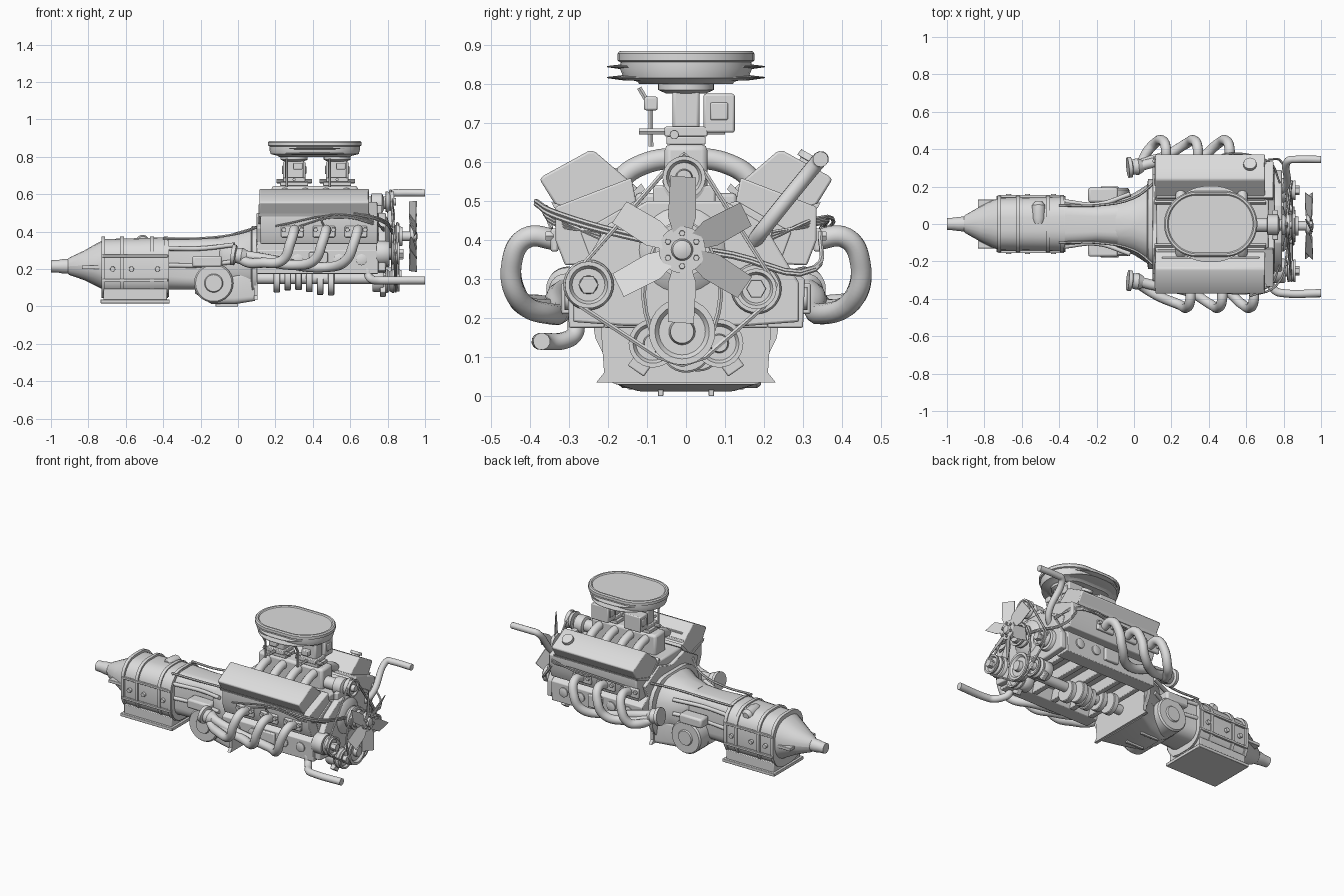
import bpy, bmesh, math
from math import sin, cos, pi, radians
from mathutils import Vector, Matrix

cube = bpy.data.objects.get("Cube")
if cube:
    bpy.data.objects.remove(cube, do_unlink=True)

metal = bpy.data.materials.new("light grey metal")
metal.use_nodes = True
GREY = (0.72, 0.72, 0.72, 1)
metal.diffuse_color = GREY
metal.node_tree.nodes["Principled BSDF"].inputs["Base Color"].default_value = GREY


def finish(obj, bevel=0):
    obj.data.materials.append(metal)
    if bevel:
        mod = obj.modifiers.new("bevel", "BEVEL")
        mod.width, mod.segments = bevel, 2
    bpy.ops.object.select_all(action="DESELECT")
    obj.select_set(True)
    bpy.context.view_layer.objects.active = obj
    bpy.ops.object.shade_smooth_by_angle(angle=radians(35))
    return obj


def from_bm(name, bm, bevel=0):
    bmesh.ops.recalc_face_normals(bm, faces=bm.faces)
    mesh = bpy.data.meshes.new(name)
    bm.to_mesh(mesh)
    bm.free()
    obj = bpy.data.objects.new(name, mesh)
    bpy.context.collection.objects.link(obj)
    return finish(obj, bevel)


def loft(name, rings, bevel=0):
    """Skin a list of equal-length point rings and cap both ends."""
    bm = bmesh.new()
    vs = [[bm.verts.new(p) for p in r] for r in rings]
    n = len(vs[0])
    for a, b in zip(vs, vs[1:]):
        for i in range(n):
            bm.faces.new((a[i], a[(i + 1) % n], b[(i + 1) % n], b[i]))
    bm.faces.new(vs[0])
    bm.faces.new(vs[-1])
    return from_bm(name, bm, bevel)


def prism(name, yz, x0, x1, bevel=0, side=1):
    return loft(name, [[(x, side * y, z) for y, z in yz] for x in (x0, x1)], bevel)


def box(name, center, size, bevel=0, rx=0):
    bm = bmesh.new()
    m = Matrix.Translation(center) @ Matrix.Rotation(rx, 4, "X") @ Matrix.Diagonal((*size, 1))
    bmesh.ops.create_cube(bm, size=1, matrix=m)
    return from_bm(name, bm, bevel)


def lathe(name, base, axis, profile, n=28):
    """Turn (distance, radius) pairs about an axis starting at base."""
    q = Vector(axis).to_track_quat("Z", "Y")
    return loft(name, [[Vector(base) + q @ Vector((r * cos(2 * pi * i / n), r * sin(2 * pi * i / n), d))
                        for i in range(n)] for d, r in profile])


def disc(name, base, axis, depth, r, n=28):
    return lathe(name, base, axis, [(0, r * .93), (depth * .1, r), (depth * .9, r), (depth, r * .93)], n)


def tube(name, points, r, cyclic=False, smooth=True):
    cu = bpy.data.curves.new(name, "CURVE")
    cu.dimensions, cu.bevel_depth, cu.use_fill_caps = "3D", r, True
    cu.bevel_resolution, cu.resolution_u = (4, 8) if r > .01 else (1, 5)
    sp = cu.splines.new("BEZIER")
    sp.bezier_points.add(len(points) - 1)
    for bp, p in zip(sp.bezier_points, points):
        bp.co = p
        bp.handle_left_type = bp.handle_right_type = "AUTO" if smooth else "VECTOR"
    sp.use_cyclic_u = cyclic
    obj = bpy.data.objects.new(name, cu)
    bpy.context.collection.objects.link(obj)
    bpy.ops.object.select_all(action="DESELECT")
    obj.select_set(True)
    bpy.context.view_layer.objects.active = obj
    bpy.ops.object.convert(target="MESH")
    return finish(bpy.context.object)


def hull(name, sections):
    """Loft rounded rectangles (x, half width, bottom, top, corner share)."""
    rings = []
    for x, w, z0, z1, k in sections:
        c, h, ring = (z0 + z1) / 2, (z1 - z0) / 2, []
        r = k * min(w, h)
        for sy, sz, a0 in ((1, 1, 0), (-1, 1, 90), (-1, -1, 180), (1, -1, 270)):
            for j in range(6):
                a = radians(a0 + 18 * j)
                ring.append((x, sy * (w - r) + r * cos(a), c + sz * (h - r) + r * sin(a)))
        rings.append(ring)
    return loft(name, rings)


# Cylinder block with an open crankcase
half = [(0, .24), (.19, .24), (.21, .175), (.3, .175), (.305, .3), (.24, .34), (.27, .42), (.13, .5), (0, .46)]
prism("engine_block", half + [(-y, z) for y, z in half[-2:0:-1]], .1, .75, .004)
for i in range(5):
    box("main_bearing_rib", (.15 + i * .14, 0, .21), (.035, .42, .07), .004)
for i in range(6):
    disc("crank_counterweight", (.19 + i * .058, .03 * cos(i * pi / 2), .14 + .015 * sin(i)), (1, 0, 0), .035, .066)
lathe("crankshaft", (.1, 0, .15), (1, 0, 0), [(0, .03), (.7, .03)])

# Cylinder heads, rocker covers, exhaust headers
for s in (1, -1):
    prism("cylinder_head", [(.12, .46), (.2, .34), (.31, .335), (.335, .4), (.335, .485), (.14, .56)],
          .12, .745, .005, s)
    prism("rocker_cover", [(.12, .53), (.2, .44), (.335, .49), (.375, .555), (.365, .565), (.25, .628), (.235, .628)],
          .115, .7, .006, s)
    prism("rocker_cover_flange", [(.105, .53), (.2, .43), (.338, .482), (.345, .497), (.2, .455), (.115, .545)],
          .11, .705, 0, s)
    dx = 0 if s < 0 else -.13
    for i, x in enumerate((.3, .47, .64)):
        x += dx
        box("exhaust_flange", (x - .01, s * .337, .4), (.12, .02, .06), .006)
        for b in (-.055, .04):
            disc("flange_bolt", (x + b, s * .34, .41), (0, s, 0), .02, .013, 6)
        low = .21 + .012 * (2 - i)
        tube("exhaust_pipe", [(x, s * .33, .4), (x, s * .41, .405), (x - .02, s * .447, .34),
                              (x - .06, s * .43, .25), (max(x - .17, .07), s * (.385 - .02 * i), low),
                              (max(min(x - .28, .12), .04), s * .33, .24 + .01 * i), (0, s * .3, .28)], .027)
    lathe("collector", (.05, s * .31, .265), (-1, s * -.1, .15), [(0, .03), (.03, .045), (.06, .04), (.065, .055), (.085, .055)])
    # Engine mounts and side plugs
    box("engine_mount", (.43, s * .3, .25), (.1, .04, .08), .006)
    for x in (.2, .32, .54, .66):
        disc("core_plug", (x, s * .3, .25), (0, s, 0), .012, .03, 20)
    lift = .485 if s < 0 else .45
    for i in range(3):
        tube("spark_lead", [(.78, s * .22, .42 - .008 * i), (.72, s * .335, .44 + .008 * i),
                            (.55 - .05 * i, s * .358, lift - .01 * i), (.2 + .13 * i, s * .345, .43)], .005)
lathe("oil_filler_cap", (.62, .31, .59), (0, .5, .87), [(0, .025), (.012, .025), (.013, .036), (.03, .034)], 20)
box("cover_rail", (.41, -.185, .575), (.52, .02, .02), .003)

# Intake manifold: plenum with arched runners
box("intake_plenum", (.41, 0, .57), (.46, .11, .15), .015)
box("valley_cover", (.42, 0, .49), (.6, .26, .06), .01)
for x in (.25, .36, .47, .58):
    tube("intake_runner", [(x, y, z) for y, z in ((-.19, .53), (-.13, .585), (0, .61), (.13, .585), (.19, .53))], .027)

# Two carburettors
for x in (.3, .53):
    box("carburettor_base", (x, 0, .655), (.15, .1, .02), .003)
    box("throttle_body", (x, 0, .678), (.12, .11, .025), .004)
    box("carburettor_body", (x, 0, .735), (.1, .07, .1), .008)
    box("float_bowl", (x, .085, .725), (.12, .08, .1), .006)
    box("float_bowl_plate", (x, .085, .73), (.13, .045, .045), .004)
    lathe("air_horn", (x, 0, .775), (0, 0, 1), [(0, .05), (.01, .072), (.025, .072), (.03, .06), (.04, .06)])
    tube("throttle_lever", [(x - .04, -.09, .64), (x - .04, -.09, .74), (x - .04, -.12, .79)], .007, smooth=False)
    tube("throttle_shaft", [(x, -.12, .678), (x, .1, .678)], .009, smooth=False)
    box("choke_housing", (x + .02, -.09, .75), (.05, .035, .035), .005)
    for k in (-1, 1):
        disc("idle_screw", (x + k * .06, -.03, .67), (k, 0, 0), .035, .012, 10)


# Oval air cleaner
def oval(w, length, z, n=40):
    pts = []
    for i in range(n):
        a = 2 * pi * (i + .5) / n
        pts.append((.41 + w * cos(a) + math.copysign(length - w, cos(a)), w * sin(a), z))
    return pts


def oval_part(name, sections):
    loft(name, [oval(*s) for s in sections])


oval_part("air_cleaner_body", [(.12, .19, .8), (.125, .2, .806), (.16, .236, .815), (.17, .243, .84), (.167, .24, .87)])
for z in (.815, .843):
    oval_part("air_cleaner_lip", [(.16, .2, z - .006), (.203, .222, z), (.203, .222, z + .003), (.16, .2, z + .008)])
oval_part("air_cleaner_lid", [(.168, .238, .855), (.176, .25, .86), (.176, .25, .878), (.17, .243, .885),
                              (.16, .232, .885), (.154, .226, .879)])

# Timing cover and water pump
prism("timing_cover", [(-.16, .18), (.16, .18), (.29, .19), (.29, .29), (.2, .44), (.1, .5), (-.1, .5), (-.2, .44), (-.29, .29), (-.29, .19)],
      .75, .79, .006)
lathe("water_pump", (.78, -.01, .375), (1, 0, 0), [(0, .12), (.02, .1), (.03, .06), (.1, .05), (.1, .025), (.15, .025)])


def pulley(name, y, z, r, x=.83):
    lathe(name, (x, y, z), (1, 0, 0), [(-.04, r * .5), (-.012, r * .5), (-.01, r), (0, r), (.012, r * .85), (.024, r), (.034, r),
                                      (.034, r * .82), (.022, r * .7), (.022, r * .4), (.045, r * .35), (.045, r * .2)])


for args in (("crank_pulley", -.01, .165, .085), ("left_accessory_pulley", -.25, .285, .06),
             ("right_accessory_pulley", .18, .275, .052), ("alternator_pulley", -.005, .56, .055, .8),
             ("pump_pulley", -.01, .375, .07), ("lower_pulley", -.085, .135, .062, .8),
             ("lower_pulley", .085, .135, .062, .8)):
    pulley(*args)
lathe("alternator", (.64, -.005, .55), (1, 0, 0), [(0, .038), (.07, .038), (.075, .055), (.13, .055), (.14, .03), (.17, .03)])
box("alternator_bracket", (.755, -.005, .5), (.03, .16, .08), .006)
for y, z in ((-.25, .285), (.18, .275)):
    disc("accessory_body", (.74, y, z), (1, 0, 0), .07, .065)
    disc("accessory_nut", (.86, y, z), (1, 0, 0), .025, .026, 6)
for s in (1, -1):
    disc("lower_pump_body", (.72, s * .085, .135), (1, 0, 0), .06, .058)
    box("pump_bracket", (.775, s * .1, .105), (.03, .05, .1), .004, s * radians(35))
# Drive belts
tube("accessory_belt", [(x, y, z) for x, y, z in (
    (.82, -.06, .57), (.815, -.005, .62), (.82, .05, .57), (.842, .23, .285), (.842, .2, .23), (.842, .05, .1),
    (.842, -.01, .08), (.842, -.07, .1), (.842, -.27, .23), (.842, -.305, .29))], .007, True, False)
tube("pump_belt", [(.852, y, z) for y, z in ((-.09, .17), (-.01, .085), (.07, .17), (.06, .38), (-.01, .445), (-.08, .38))], .007, True)

# Six-bladed fan
for i in range(6):
    rot = Matrix.Translation((.935, -.01, .375)) @ Matrix.Rotation(i * pi / 3, 4, "X")
    outline = ((-.022, .04, .004), (.022, .04, -.004), (.036, .085, -.016), (.036, .185, -.02), (-.03, .19, .02), (-.036, .085, .016))
    loft("fan_blade", [[rot @ Vector((x + t, y, z)) for y, z, x in outline] for t in (-.002, .002)])
    disc("fan_bolt", rot @ Vector((.008, 0, .042)), (1, 0, 0), .01, .008, 6)
lathe("fan_hub", (.92, -.01, .375), (1, 0, 0), [(0, .06), (.022, .06), (.022, .028), (.035, .024), (.04, .01)])

# Radiator hoses
tube("upper_hose", [(.77, .17, .39), (.81, .2, .43), (.815, .325, .585), (.83, .342, .605), (.86, .345, .607), (1, .345, .607)], .02)
tube("lower_hose", [(.66, -.26, .23), (.69, -.28, .2), (.7, -.285, .16), (.72, -.31, .143), (.76, -.36, .14), (.8, -.37, .14), (1, -.37, .14)], .022)
for i in range(2):
    tube("front_harness", [(.62, -.385, .5 - .008 * i), (.76, -.33, .47 - .012 * i), (.82, -.12, .41 - .01 * i),
                           (.82, .12, .365 - .008 * i), (.79, .33, .33 - .006 * i), (.72, .345, .42)], .006)

# Bell housing
hull("bell_housing", [(.1, .24, .04, .43, .8), (.075, .24, .04, .43, .8), (.07, .21, .05, .42, .9), (0, .165, .07, .4, .9),
                      (-.08, .135, .09, .375, .8), (-.1, .11, .09, .368, .8)])
prism("bell_housing_plate", [(-.23, .035), (.23, .035), (.21, .06), (.22, .2), (.2, .32), (-.2, .32), (-.22, .2), (-.21, .06)], .085, .105)
hull("bell_housing_lower", [(.09, .2, .03, .2, .3), (-.02, .15, .012, .18, .4), (-.14, .11, .012, .18, .4), (-.23, .1, .07, .18, .4)])
for y in (-.065, .065):
    box("housing_foot", (-.06, y, .015), (.12, .014, .03), .002)

# Transmission case with ribs and side drums
hull("transmission_case", [(-.05, .115, .08, .368, .6), (-.2, .1, .09, .363, .6), (-.38, .12, .09, .365, .6)])
for s, reach in ((1, .2), (-1, .18)):
    lathe("side_drum", (-.13, s * .06, .125), (0, s, 0),
          [(0, .105), (reach - .078, .105), (reach - .068, .097), (reach - .068, .05), (reach - .06, .045)])
    box("case_pocket", (-.165, s * (reach - .045), .24), (.16, .08, .06), .012)
    for z in (.22, .31):
        tube("case_rib", [(-.37, s * .12, z), (-.2, s * .105, z), (-.02, s * .16, z + .02)], .012)
    tube("cooler_line", [(-.4, s * .1, .365), (-.2, s * .1, .365), (0, s * .14, .39), (.12, s * .23, .43)], .007)

# Gearbox with bands, sump and tail
hull("gearbox", [(-.73, .14, .05, .36, .75), (-.37, .148, .05, .37, .75)])
for x in (-.72, -.62, -.46, -.385):
    hull("gearbox_band", [(x - .01, .153, .045, .375, .75), (x + .01, .153, .045, .375, .75)])
for s in (1, -1):
    for z in (.14, .27):
        box("gearbox_rail", (-.55, s * .148, z), (.35, .014, .014), .002)
    for x in (-.67, -.57, -.43):
        disc("gearbox_boss", (x, s * .14, .2), (0, s, 0), .02, .014, 12)
    box("tail_rib", (-.78, s * .1, .21), (.11, .06, .02), .003)
box("gearbox_sump_wall", (-.55, 0, .06), (.34, .27, .07), .004)
box("gearbox_sump_flange", (-.55, 0, .027), (.37, .3, .02), .003)
lathe("breather_dome", (-.51, .0, .35), (0, 1, -.1), [(0, .025), (.03, .036), (.1, .036), (.12, .02)])
hull("tail_housing", [(-.72, .14, .09, .355, .85), (-.76, .125, .11, .335, .95), (-.82, .095, .14, .3, 1),
                      (-.9, .05, .168, .262, 1), (-.91, .04, .175, .255, 1)])
lathe("output_shaft", (-.9, 0, .215), (-1, 0, 0), [(0, .04), (.04, .038), (.06, .034), (.1, .032)])
